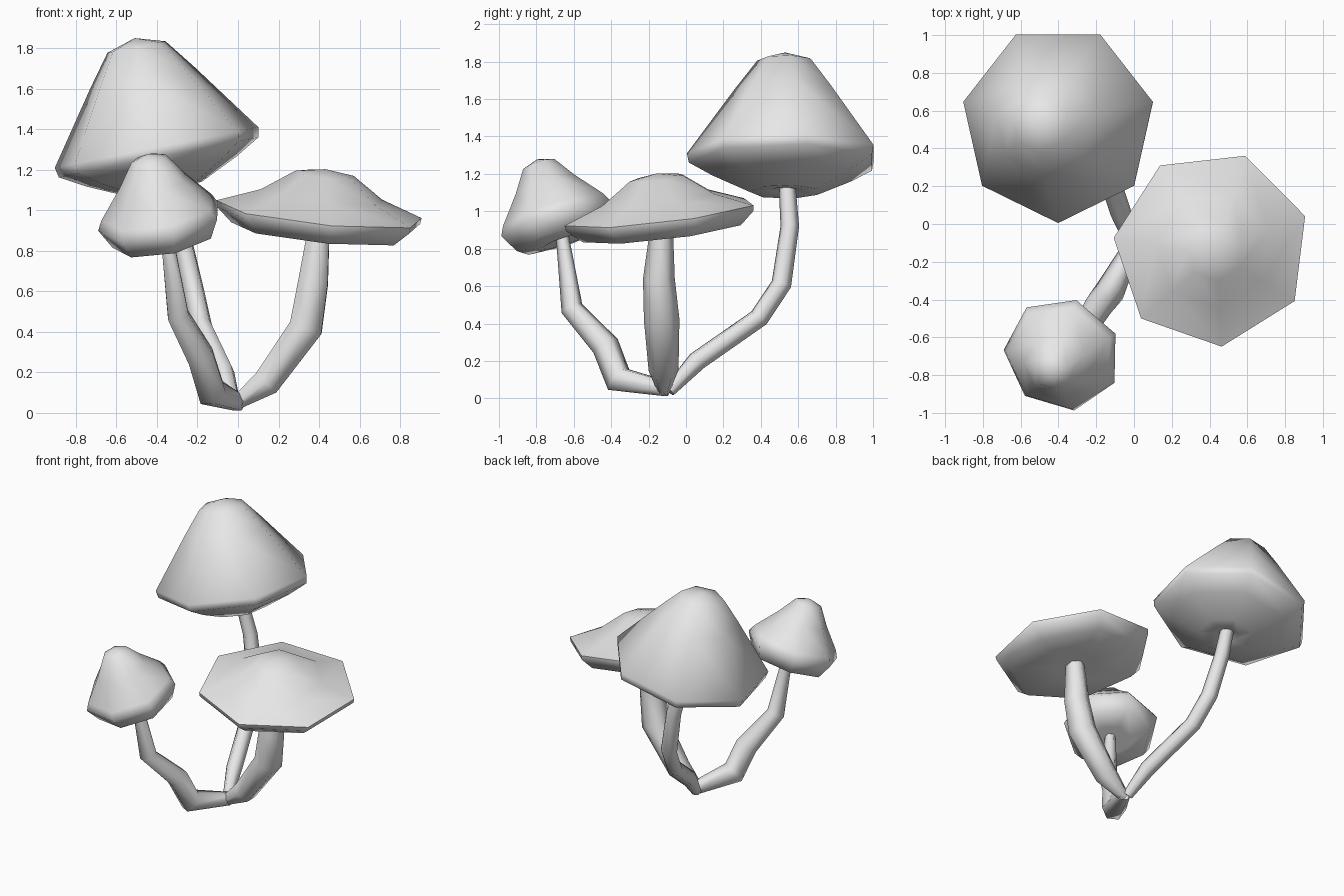
import bpy, bmesh
from math import radians, cos, sin
from mathutils import Vector

cube = bpy.data.objects.get("Cube")
if cube:
    bpy.data.objects.remove(cube)

SIDES = 7
grey = bpy.data.materials.new("mushroom_grey")
grey.use_nodes = True
colour = (0.8, 0.8, 0.8, 1)
grey.diffuse_color = colour
grey.node_tree.nodes["Principled BSDF"].inputs["Base Color"].default_value = colour


def finish(obj):
    """Give an object its material and soft shading."""
    obj.data.materials.clear()
    obj.data.materials.append(grey)
    bpy.ops.object.select_all(action='DESELECT')
    obj.select_set(True)
    bpy.context.view_layer.objects.active = obj
    bpy.ops.object.shade_smooth_by_angle(angle=radians(75))


def cap(name, centre, slope, spin, profile, top, bottom):
    """Seven-sided lathe on a rim plane that slopes in x and y."""
    normal = Vector((-slope[0], -slope[1], 1)).normalized()
    turn = Vector((0, 0, 1)).rotation_difference(normal)
    bm = bmesh.new()

    def point(x, y, z):
        return bm.verts.new(Vector(centre) + turn @ Vector((x, y, z)))

    rings = []
    for radius, height in profile:
        angles = [radians(spin + 360 * i / SIDES) for i in range(SIDES)]
        rings.append([point(radius * cos(a), radius * sin(a), height) for a in angles])
    tip, hollow = point(0, 0, top), point(0, 0, bottom)
    for i in range(SIDES):
        j = (i + 1) % SIDES
        bm.faces.new((tip, rings[0][i], rings[0][j]))
        bm.faces.new((hollow, rings[-1][j], rings[-1][i]))
        for a, b in zip(rings, rings[1:]):
            bm.faces.new((a[i], b[i], b[j], a[j]))
    mesh = bpy.data.meshes.new(name)
    bm.to_mesh(mesh)
    bm.free()
    obj = bpy.data.objects.new(name, mesh)
    bpy.context.collection.objects.link(obj)
    finish(obj)


def stem(name, path):
    """Six-sided tube through (x, y, z, radius) points."""
    curve = bpy.data.curves.new(name, 'CURVE')
    curve.dimensions = '3D'
    curve.bevel_depth = 1
    curve.bevel_resolution = 1
    curve.use_fill_caps = True
    spline = curve.splines.new('POLY')
    spline.points.add(len(path) - 1)
    for p, (x, y, z, r) in zip(spline.points, path):
        p.co = (x, y, z, 1)
        p.radius = r
    helper = bpy.data.objects.new(name + "_path", curve)
    bpy.context.collection.objects.link(helper)
    graph = bpy.context.evaluated_depsgraph_get()
    mesh = bpy.data.meshes.new_from_object(helper.evaluated_get(graph))
    bpy.data.objects.remove(helper)
    obj = bpy.data.objects.new(name, mesh)
    bpy.context.collection.objects.link(obj)
    finish(obj)


# Caps: profiles run from the crown down and under the rim
cap("tall_cap", (-.4, .53, 1.3), (.2, 0), -90,
    [(.15, .515), (.27, .36), (.525, .01), (.515, -.04), (.39, -.11), (.19, -.2), (.07, -.19)],
    .56, -.16)
cap("wide_cap", (.41, -.13, .98), (-.1, .12), 19,
    [(.15, .2), (.31, .09), (.525, .01), (.52, -.02), (.44, -.09), (.15, -.1)],
    .225, -.08)
cap("small_cap", (-.38, -.69, .95), (.19, .32), 23,
    [(.09, .32), (.17, .2), (.29, .05), (.315, 0), (.26, -.1), (.12, -.12)],
    .35, -.09)

# Stems: all rise from one shared foot
stem("tall_stem", [(-.02, -.09, .04, .035), (-.07, .06, .2, .055), (-.18, .39, .43, .055),
                   (-.22, .51, .61, .055), (-.29, .555, .92, .05), (-.35, .54, 1.15, .045)])
stem("wide_stem", [(-.02, -.12, .04, .035), (.14, -.12, .15, .08), (.335, -.13, .42, .095),
                   (.37, -.145, .64, .085), (.4, -.13, .92, .06)])
stem("small_stem", [(.0, -.1, .05, .045), (-.13, -.36, .1, .08), (-.185, -.43, .28, .075),
                    (-.295, -.61, .48, .06), (-.35, -.66, .86, .035)])
